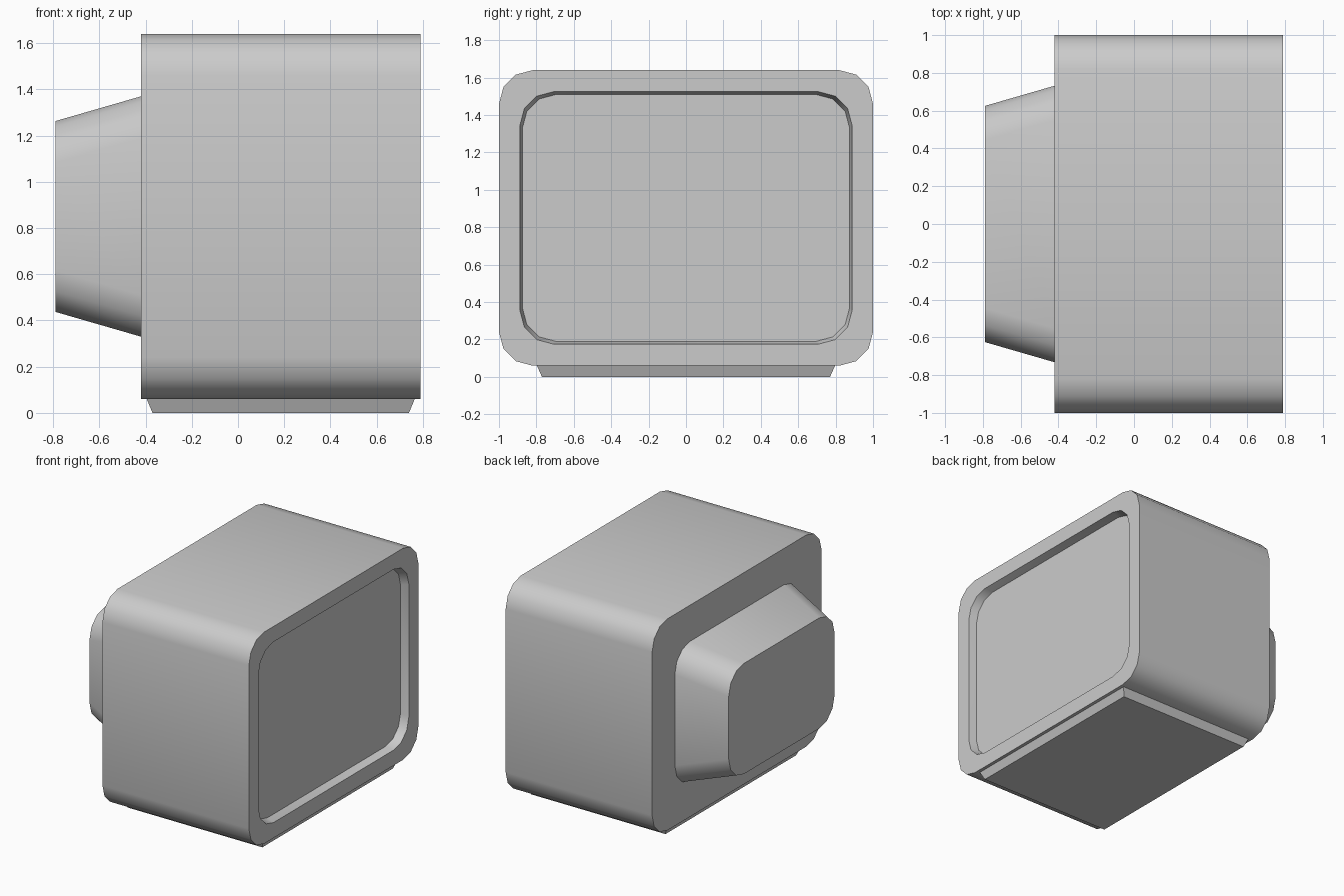
import bpy, bmesh
from math import sin, cos, pi

if "Cube" in bpy.data.objects:
    bpy.data.objects.remove(bpy.data.objects["Cube"])

MID_Z = 0.85   # height of the case centre
R = 0.18       # shared corner radius
SEG = 3        # segments per rounded corner


def rounded_ring(x, half_y, half_z, r=R):
    """Rounded rectangle in the YZ plane, counter-clockwise seen from +x."""
    pts = []
    for q, (sy, sz) in enumerate([(1, 1), (-1, 1), (-1, -1), (1, -1)]):
        for i in range(SEG + 1):
            a = (q + i / SEG) * pi / 2
            pts.append((x, sy * (half_y - r) + r * cos(a),
                        MID_Z + sz * (half_z - r) + r * sin(a)))
    return pts


def rect_ring(z, x0, x1, half_y):
    """Plain rectangle in the XY plane, counter-clockwise seen from above."""
    return [(x0, -half_y, z), (x1, -half_y, z), (x1, half_y, z), (x0, half_y, z)]


def loft(name, rings, cap_start=True, cap_end=True):
    """Skin a series of matching rings; the first cap faces backwards."""
    bm = bmesh.new()
    loops = [[bm.verts.new(p) for p in ring] for ring in rings]
    n = len(loops[0])
    for a, b in zip(loops, loops[1:]):
        for i in range(n):
            j = (i + 1) % n
            bm.faces.new((a[i], a[j], b[j], b[i]))
    if cap_start:
        bm.faces.new(loops[0][::-1])
    if cap_end:
        bm.faces.new(loops[-1])
    mesh = bpy.data.meshes.new(name)
    bm.to_mesh(mesh)
    bm.free()
    obj = bpy.data.objects.new(name, mesh)
    bpy.context.collection.objects.link(obj)
    bpy.ops.object.select_all(action='DESELECT')
    obj.select_set(True)
    bpy.context.view_layer.objects.active = obj
    bpy.ops.object.shade_smooth_by_angle(angle=math_angle)
    return obj


math_angle = pi * 40 / 180

# Case: back wall, sides, front bezel and the tapered recess wall
screen_edge = rounded_ring(0.73, 0.875, 0.66)
loft("monitor_case", [
    rounded_ring(-0.42, 1.0, 0.79),
    rounded_ring(0.79, 1.0, 0.79),
    rounded_ring(0.79, 0.888, 0.675),
    screen_edge,
], cap_end=False)

# Flat screen closing the recess
loft("screen", [screen_edge], cap_start=False)

# Tapered tube housing at the back
loft("rear_housing", [
    rounded_ring(-0.79, 0.625, 0.413),
    rounded_ring(-0.42, 0.732, 0.52),
], cap_end=False)

# Low foot plate with sloped sides
loft("foot_plate", [
    rect_ring(0.0, -0.37, 0.74, 0.77),
    rect_ring(0.06, -0.395, 0.765, 0.797),
], cap_end=False)
